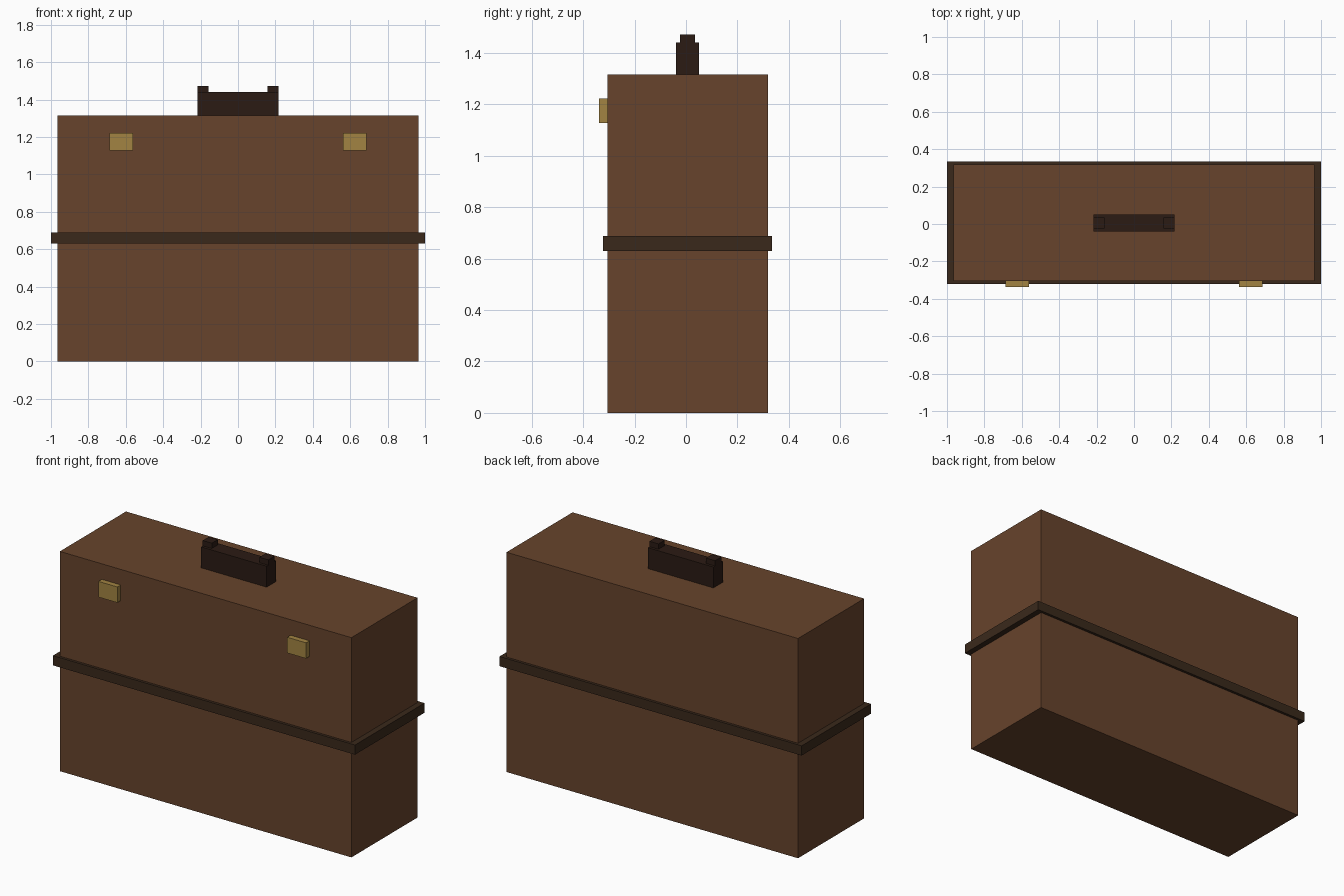
import bpy

if "Cube" in bpy.data.objects:
    bpy.data.objects.remove(bpy.data.objects["Cube"])


def material(name, color):
    m = bpy.data.materials.new(name)
    m.diffuse_color = (*color, 1)
    m.use_nodes = True
    m.node_tree.nodes["Principled BSDF"].inputs["Base Color"].default_value = m.diffuse_color
    return m


def box(name, x, y, z, mat):
    """Box spanning the (min, max) range on each axis."""
    spans = (x, y, z)
    bpy.ops.mesh.primitive_cube_add(size=1, location=[(a + b) / 2 for a, b in spans])
    o = bpy.context.object
    o.name = name
    o.scale = [b - a for a, b in spans]
    bpy.ops.object.transform_apply(location=False, rotation=False, scale=True)
    o.data.materials.append(mat)
    return o


leather = material("brown_leather", (0.135, 0.057, 0.025))
strap = material("dark_strap", (0.042, 0.022, 0.011))
grip = material("handle_leather", (0.024, 0.011, 0.007))
brass = material("brass", (0.36, 0.23, 0.055))

# Case body and the raised band around its middle
box("case_body", (-0.965, 0.965), (-0.306, 0.319), (0, 1.315), leather)
box("middle_band", (-1, 1), (-0.322, 0.335), (0.63, 0.688), strap)

# Carrying handle on the top
box("handle", (-0.217, 0.217), (-0.039, 0.051), (1.315, 1.44), grip)

# Handle end mounts and front latches, one per side
for side, s in (("left", -1), ("right", 1)):
    cx = s * 0.1875
    box(f"handle_mount_{side}", (cx - 0.03, cx + 0.03), (-0.023, 0.035), (1.42, 1.472), grip)
    cx = s * 0.625
    box(f"latch_{side}", (cx - 0.0625, cx + 0.0625), (-0.338, -0.304), (1.128, 1.222), brass)
